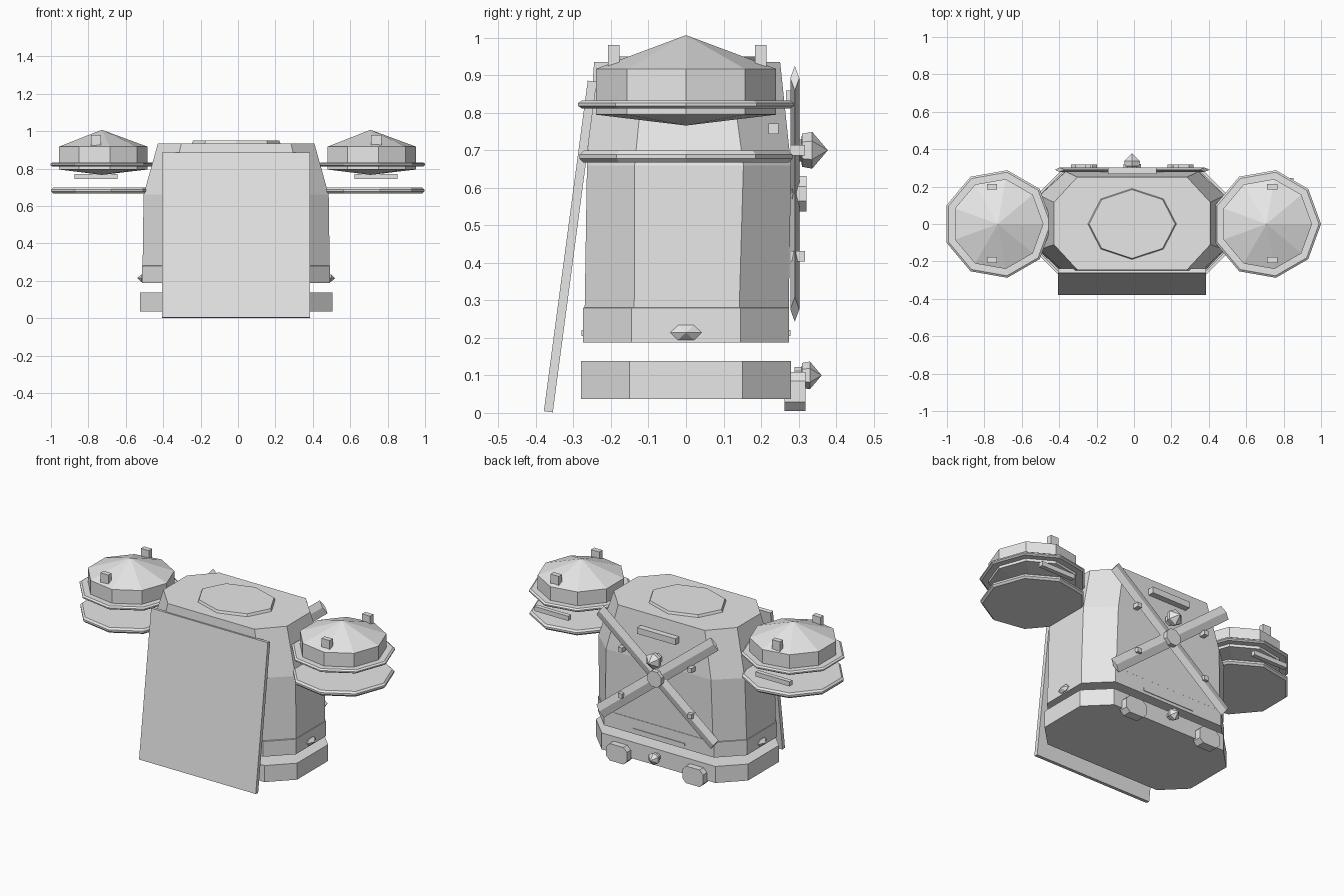
import bpy
import bmesh
from math import sin, cos, pi, radians, atan2
from mathutils import Matrix, Vector

old = bpy.data.objects.get("Cube")
if old:
    bpy.data.objects.remove(old, do_unlink=True)

CX = -0.01  # middle of the body

grey = bpy.data.materials.new("plain_grey")
grey.use_nodes = True
colour = (0.8, 0.8, 0.8, 1)
grey.diffuse_color = colour
grey.node_tree.nodes["Principled BSDF"].inputs["Base Color"].default_value = colour


def loft(name, rings, place=None):
    """Skin a stack of equal-length rings; a ring of zero size makes a tip."""
    bm = bmesh.new()
    rows = [[bm.verts.new(p) for p in ring] for ring in rings]
    n = len(rows[0])
    for a, b in zip(rows, rows[1:]):
        for i in range(n):
            j = (i + 1) % n
            bm.faces.new((a[i], a[j], b[j], b[i]))
    bm.faces.new(rows[0][::-1])
    bm.faces.new(rows[-1])
    bmesh.ops.remove_doubles(bm, verts=bm.verts, dist=1e-5)
    bmesh.ops.recalc_face_normals(bm, faces=bm.faces)
    if place:
        bm.transform(place)
    mesh = bpy.data.meshes.new(name)
    bm.to_mesh(mesh)
    bm.free()
    mesh.materials.append(grey)
    obj = bpy.data.objects.new(name, mesh)
    bpy.context.collection.objects.link(obj)
    return obj


def polygon(n, r, z, sx=1, sy=1, turn=0):
    return [(r * sx * cos(2 * pi * i / n + turn), r * sy * sin(2 * pi * i / n + turn), z)
            for i in range(n)]


def chamfered(hx, hy, cx, cy, z, dy=0):
    """Rectangle with cut corners, moved by dy."""
    corners = [(hx, cy - hy), (hx, hy - cy), (hx - cx, hy), (cx - hx, hy),
               (-hx, hy - cy), (-hx, cy - hy), (cx - hx, -hy), (hx - cx, -hy)]
    return [(x, y + dy, z) for x, y in corners]


def box(name, centre, size, tilt=0):
    hx, hy, hz = (s / 2 for s in size)
    rings = [[(-hx, -hy, z), (hx, -hy, z), (hx, hy, z), (-hx, hy, z)] for z in (-hz, hz)]
    return loft(name, rings, Matrix.Translation(centre) @ Matrix.Rotation(tilt, 4, 'X'))


def facing(direction, centre):
    """Turn local +z to the given direction."""
    turn = Vector(direction).to_track_quat('Z', 'Y').to_matrix().to_4x4()
    return Matrix.Translation(centre) @ turn


middle = Matrix.Translation((CX, 0, 0))

# Body: floating base slab, banded hull with tapered shoulders, roof hatch
loft("base_slab", [chamfered(0.515, 0.28, 0.13, 0.13, z) for z in (0.037, 0.138)], middle)
loft("hull", [chamfered(0.503, 0.275, 0.13, 0.13, 0.187),
              chamfered(0.503, 0.275, 0.13, 0.13, 0.28),
              chamfered(0.5, 0.272, 0.135, 0.132, 0.281, 0.002),
              chamfered(0.495, 0.272, 0.14, 0.127, 0.66, 0.008),
              chamfered(0.418, 0.248, 0.125, 0.135, 0.935, 0.003)], middle)
loft("roof_hatch", [polygon(8, r, z, 1, 0.8) for r, z in ((0.239, 0.93), (0.23, 0.95))], middle)

# Leaning front panel
low, high = Vector((CX, -0.367, 0.003)), Vector((CX, -0.25, 0.884))
lean = high - low
box("front_panel", (low + high) / 2, (0.79, 0.024, lean.length), -atan2(lean.y, lean.z))

# Nine-sided side pods
for side, name in ((-1, "right"), (1, "left")):
    x = CX + side * 0.718
    at = Matrix.Translation((x, 0, 0))
    loft(name + "_pod_dome", [polygon(9, r, z) for r, z in
         ((0, 0.766), (0.244, 0.795), (0.244, 0.917), (0, 1.007))], at)
    for part, r, z, h in (("upper_rim", 0.292, 0.822, 0.011), ("lower_disc", 0.288, 0.683, 0.016)):
        loft(f"{name}_pod_{part}", [polygon(9, r - 0.011, z - h), polygon(9, r, z - h / 3),
             polygon(9, r, z + h / 3), polygon(9, r - 0.011, z + h)], at)
    bx = CX + side * 0.749
    box(name + "_pod_rear_bar", (bx, 0.233, 0.757), (0.23, 0.027, 0.028))
    for y in (-0.193, 0.199):
        box(name + "_pod_block", (bx, y, 0.94), (0.055, 0.031, 0.08))

# Crossed bars on the back, diamond in section, with a hub
hub = Vector((CX, 0.29, 0.584))
for sign in (-1, 1):
    a = radians(38.5) * sign
    along = Vector((cos(a), 0, sin(a)))
    across = Vector((-sin(a), 0, cos(a))) * 0.042
    thick = Vector((0, 0.012, 0))
    loft("cross_bar", [[hub + along * d + o for o in (across, thick, -across, -thick)]
                       for d in (-0.495, 0.495)])
loft("cross_hub", [polygon(8, 0.051, z, turn=pi / 8) for z in (-0.008, 0.031)],
     facing((0, 1, 0), hub))

# Studs around the cross
for sx in (-1, 1):
    for z in (0.418, 0.70):
        box("back_stud", (CX + sx * 0.235, 0.298, z), (0.028, 0.038, 0.028))

# Pointed lamps on the back
for name, z, y, r in (("upper_lamp", 0.70, 0.307, 0.049), ("base_lamp", 0.10, 0.308, 0.037)):
    loft(name, [polygon(6, r * k, h * r, turn=pi / 6) for k, h in
         ((0.6, -0.5), (0.6, 0), (0.9, 0.05), (1, 0.6), (0, 1.45))],
         facing((0, 1, 0), (CX, y, z)))

# Cut-corner blocks on the base
for sx in (-1, 1):
    loft("base_block", [chamfered(0.07, 0.052, 0.024, 0.024, z) for z in (0, 0.055)],
         facing((0, 1, 0), (CX + sx * 0.258, 0.263, 0.057)))

# Trim bars and side gems
box("upper_trim", (CX, 0.284, 0.84), (0.26, 0.036, 0.038))
for y in (-0.27, 0.27):
    box("lower_trim", (CX, y, 0.213), (0.35, 0.018, 0.016))
for sx in (-1, 1):
    place = Matrix.Translation((CX + sx * 0.495, 0, 0.214)) @ Matrix.Rotation(sx * pi / 2, 4, 'Y')
    loft("side_gem", [polygon(6, r, z, 0.55, 1, pi / 2) for r, z in
         ((0.042, 0), (0.042, 0.012), (0, 0.034))], place)
